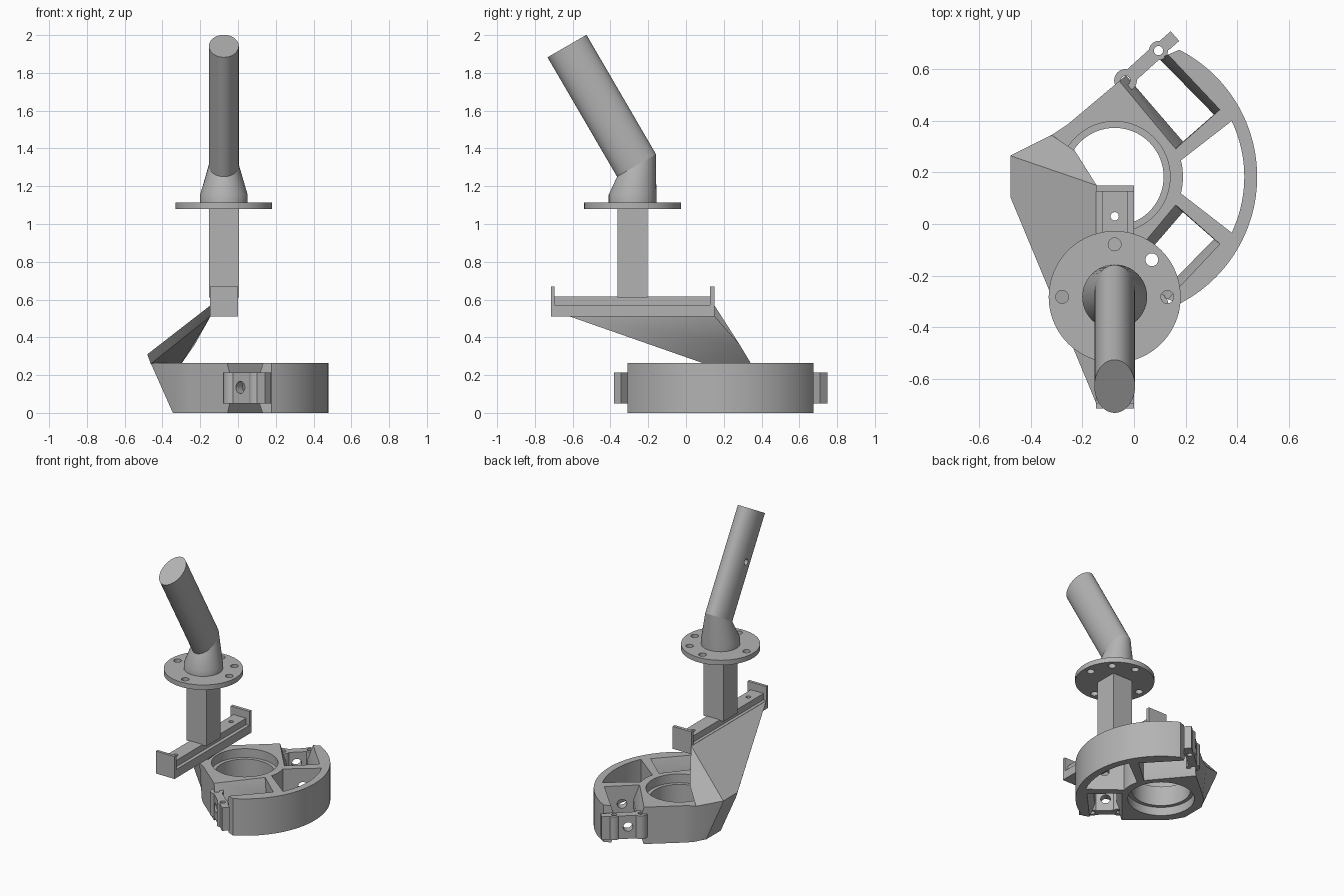
import bpy, bmesh, math
from mathutils import Vector, Matrix

if "Cube" in bpy.data.objects:
    bpy.data.objects.remove(bpy.data.objects["Cube"])

grey = bpy.data.materials.new("metal_grey")
grey.diffuse_color = (0.45, 0.45, 0.45, 1)
grey.use_nodes = True
grey.node_tree.nodes["Principled BSDF"].inputs["Base Color"].default_value = grey.diffuse_color

CX, CY = -0.075, 0.183      # hub centre
PY = -0.283                 # post centre in y
U = Vector((0.75, 0.66, 0)).normalized()     # along the flat side of the hub
N = Vector((-U.y, U.x, 0))                   # outward from the flat side


def finish(name, bm, smooth=True):
    bmesh.ops.recalc_face_normals(bm, faces=bm.faces)
    me = bpy.data.meshes.new(name)
    bm.to_mesh(me)
    bm.free()
    ob = bpy.data.objects.new(name, me)
    bpy.context.collection.objects.link(ob)
    me.materials.append(grey)
    if smooth:
        shade(ob)
    return ob


def shade(ob):
    bpy.ops.object.select_all(action='DESELECT')
    ob.select_set(True)
    bpy.context.view_layer.objects.active = ob
    bpy.ops.object.shade_smooth_by_angle(angle=math.radians(30))


def loft(name, rings, smooth=True):
    bm = bmesh.new()
    rows = [[bm.verts.new(p) for p in r] for r in rings]
    n = len(rows[0])
    for a, b in zip(rows, rows[1:]):
        for i in range(n):
            j = (i + 1) % n
            bm.faces.new((a[i], a[j], b[j], b[i]))
    bm.faces.new(rows[0][::-1])
    bm.faces.new(rows[-1])
    return finish(name, bm, smooth)


def prism(name, pts, z0, z1, top=None):
    return loft(name, [[(p[0], p[1], z0) for p in pts],
                       [(p[0], p[1], z1) for p in (top or pts)]])


def ring(c, r, a=Vector((1, 0, 0)), b=Vector((0, 1, 0)), r2=None, n=48):
    c = Vector(c)
    return [c + a * r * math.cos(2 * math.pi * i / n) + b * (r2 or r) * math.sin(2 * math.pi * i / n)
            for i in range(n)]


def rod(name, p, q, r, n=48):
    p, q = Vector(p), Vector(q)
    d = (q - p).normalized()
    a = d.orthogonal().normalized()
    return loft(name, [ring(p, r, a, d.cross(a), n=n), ring(q, r, a, d.cross(a), n=n)])


def box(name, x0, x1, y0, y1, z0, z1):
    return prism(name, [(x0, y0), (x1, y0), (x1, y1), (x0, y1)], z0, z1)


def bar(name, p, q, w, z0, z1):
    d = (q - p).normalized()
    s = Vector((-d.y, d.x, 0)) * w / 2
    return prism(name, [p - s, q - s, q + s, p + s], z0, z1)


def cut(ob, cutters):
    for c in cutters:
        m = ob.modifiers.new("cut", 'BOOLEAN')
        m.operation, m.solver, m.object = 'DIFFERENCE', 'EXACT', c
        bpy.context.view_layer.objects.active = ob
        bpy.ops.object.modifier_apply(modifier=m.name)
        bpy.data.objects.remove(c)
    shade(ob)


def flip(p):
    return Vector((p[0], 2 * CY - p[1], 0))


def arc(r, a0, a1, n):
    return [Vector((CX + r * math.cos(math.radians(a0 + (a1 - a0) * i / n)),
                    CY + r * math.sin(math.radians(a0 + (a1 - a0) * i / n)), 0)) for i in range(n + 1)]


# Hub body: round rim on the right, flats on both sides, flared left end
side = [Vector(p).to_3d() for p in ((0.13, 0.657), (-0.033, 0.575), (-0.257, 0.387))]
rim = arc(0.553, -63, 63, 48)
left_low = [Vector((-0.30, 0.345, 0)), Vector((-0.345, 0.265, 0))]
left_top = [Vector((-0.32, 0.345, 0)), Vector((-0.462, 0.265, 0))]


def outline(left):
    half = side + left
    return rim + half + [flip(p) for p in half[::-1]]


hub = prism("hub_body", outline(left_low), 0, 0.263, outline(left_top))

# Hub openings: stepped bore, curved window, two tapered side pockets, bolt holes
cutters = [rod("bore", (CX, CY, -0.1), (CX, CY, 0.4), 0.19, 64),
           rod("upper_step", (CX, CY, 0.20), (CX, CY, 0.4), 0.215, 64),
           rod("lower_step", (CX, CY, -0.1), (CX, CY, 0.06), 0.215, 64),
           prism("window", arc(0.503, -25.5, 25.5, 24) + arc(0.265, 14, -14, 8), -0.1, 0.4)]
wide = [Vector(p).to_3d() for p in ((-0.01, 0.50), (0.16, 0.29), (0.335, 0.445), (0.13, 0.657))]
slim = [Vector(p).to_3d() for p in ((0.015, 0.525), (0.19, 0.32), (0.31, 0.425), (0.10, 0.63))]
for q in (wide, slim):
    q[0] += N * 0.12
    q[3] += N * 0.12
bolt = Vector((0.03, 0.615, 0))
for f in (lambda p: Vector(p), flip):
    cutters.append(loft("pocket", [[f(p) + Vector((0, 0, z)) for p in q]
                                   for z, q in ((-0.01, wide), (0.1, slim), (0.16, slim), (0.27, wide))]))
    up = Vector((0, 0, 0.135))
    cutters.append(rod("bolt_hole", f(bolt + N * 0.1) + up, f(bolt - N * 0.42) + up, 0.032, 24))
cut(hub, cutters)

# Clamp lugs on both flats of the hub
for tag, f in (("back", lambda p: Vector(p)), ("front", flip)):
    a, b = Vector((-0.033, 0.557, 0)), Vector((0.095, 0.673, 0))
    wall = bar(tag + "_clamp_wall", f(a), f(b), 0.055, 0.05, 0.215)
    cut(wall, [rod("hole", f(bolt + N * 0.1) + up, f(bolt - N * 0.1) + up, 0.032, 24)]
        + [rod("pin", f(p), f(p) + Vector((0, 0, 0.4)), 0.018, 20) for p in (a, b)])
    for k, (p, r) in enumerate(((a, 0.044), (b, 0.037))):
        p = f(p)
        lug = rod(f"{tag}_clamp_lug_{k + 1}", p + Vector((0, 0, 0.05)), p + Vector((0, 0, 0.215)), r, 32)
        cut(lug, [rod("pin", p, p + Vector((0, 0, 0.4)), 0.018, 20)])
    bar(tag + "_clamp_tab", f(b + U * 0.03), f(b + U * 0.085), 0.05, 0.05, 0.215)

# Slanted arm from the hub's flared end up to the rail
bm = bmesh.new()
for p in ((-0.48, 0.265, 0.31), (-0.48, 0.105, 0.31), (-0.462, 0.265, 0.26), (-0.462, 0.10, 0.26),
          (-0.32, 0.345, 0.26), (-0.30, 0.10, 0.26), (-0.23, 0.285, 0.36), (-0.145, 0.15, 0.512),
          (-0.145, 0.15, 0.57), (-0.145, -0.70, 0.57), (-0.145, -0.62, 0.512)):
    bm.verts.new(p)
bmesh.ops.convex_hull(bm, input=bm.verts)
finish("slanted_arm", bm)

# Rail with raised strip, screw holes and end stops
rail = box("rail", -0.147, 0, -0.70, 0.14, 0.51, 0.57)
strip = box("rail_strip", -0.125, -0.025, -0.70, 0.13, 0.565, 0.615)
for ob in (rail, strip):
    cut(ob, [rod("screw", (CX, y, 0.4), (CX, y, 0.8), 0.016, 24) for y in (0.03, -0.596)])
box("front_stop", -0.147, 0, -0.715, -0.695, 0.51, 0.67)
box("back_stop", -0.147, 0, 0.127, 0.15, 0.51, 0.67)

# Square post and drilled flange
box("post", CX - 0.079, CX + 0.079, PY - 0.08, PY + 0.08, 0.61, 1.09)
flange = rod("flange", (CX, PY, 1.08), (CX, PY, 1.115), 0.256, 96)
holes = []
for deg in (0, 45, 90, 180, 270):
    x = CX + 0.204 * math.cos(math.radians(deg))
    y = PY + 0.204 * math.sin(math.radians(deg))
    holes.append(rod("hole", (x, y, 1.0), (x, y, 1.2), 0.025, 24))
cut(flange, holes)

# Collar blending from a round foot to the tilted oval tube
tilt = Vector((0, math.cos(math.radians(30)), math.sin(math.radians(30))))
X = Vector((1, 0, 0))
low, high = (CX, -0.262, 1.31), (CX, -0.63, 1.942)
loft("collar", [ring((CX, PY, 1.11), 0.126), ring((CX, PY, 1.155), 0.126),
                ring(low, 0.079, X, tilt, 0.119)])
tube = loft("oval_tube", [ring(low, 0.079, X, tilt, 0.119), ring(high, 0.079, X, tilt, 0.119)])
cut(tube, [rod("side_hole", (CX - 0.2, -0.46, 1.65), (CX - 0.03, -0.46, 1.65), 0.02, 24)])
